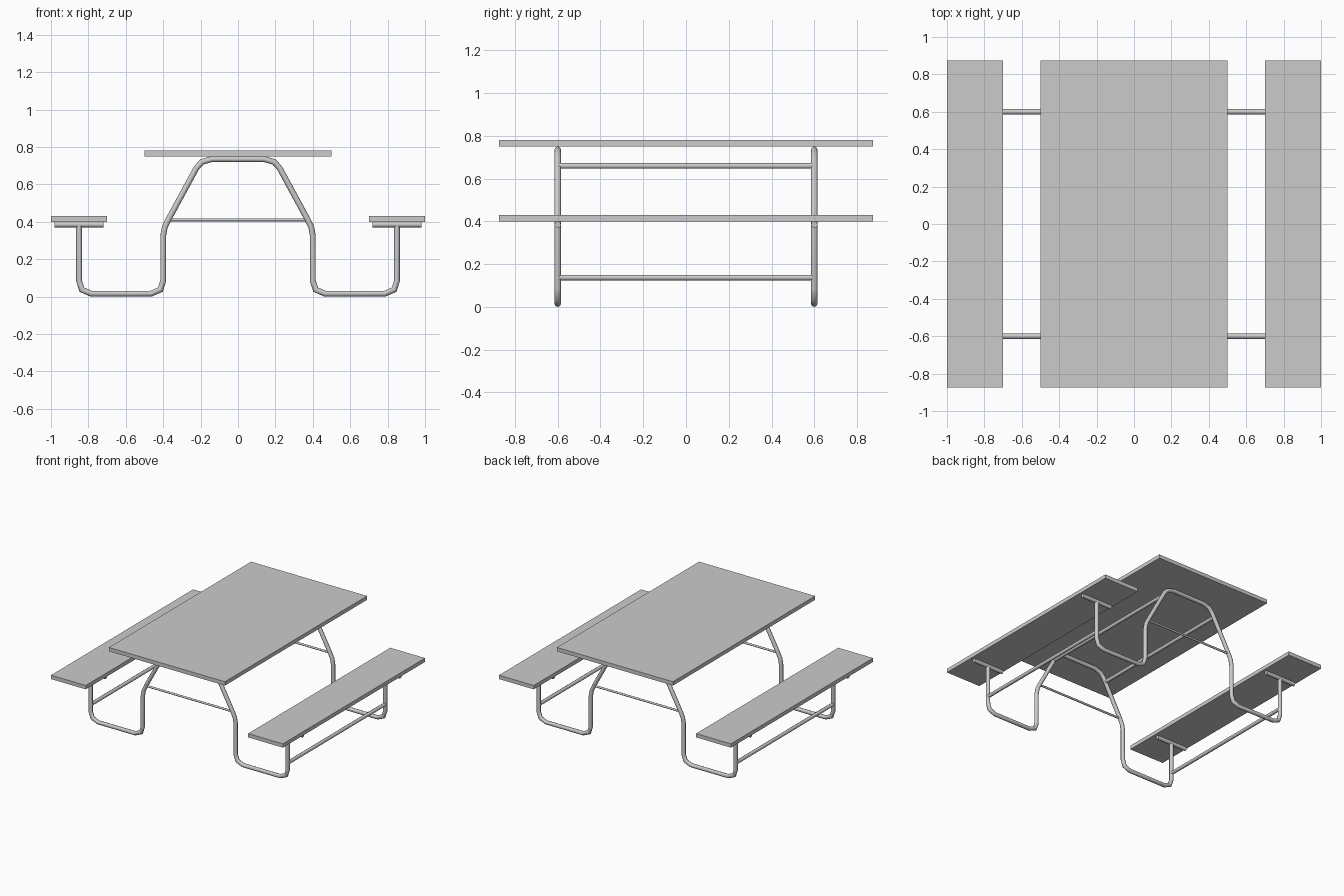
import bpy, bmesh, math
from mathutils import Vector

if "Cube" in bpy.data.objects:
    bpy.data.objects.remove(bpy.data.objects["Cube"])

SIDES = 8
R = 0.0155


def finish(name, bm):
    bmesh.ops.recalc_face_normals(bm, faces=bm.faces[:])
    me = bpy.data.meshes.new(name)
    bm.to_mesh(me)
    bm.free()
    ob = bpy.data.objects.new(name, me)
    bpy.context.collection.objects.link(ob)
    return ob


def board(name, x, z, width, length, thick):
    bm = bmesh.new()
    bmesh.ops.create_cube(bm, size=1)
    bmesh.ops.scale(bm, vec=(width, length, thick), verts=bm.verts)
    bmesh.ops.translate(bm, vec=(x, 0, z), verts=bm.verts)
    return finish(name, bm)


def tube(name, pts, r=R, normal=(0, 1, 0)):
    """Sweep a round section along a planar path with mitred bends."""
    pts, n = [Vector(p) for p in pts], Vector(normal)
    bm, rings = bmesh.new(), []
    for i, p in enumerate(pts):
        a = (p - pts[i - 1]).normalized() if i else None
        b = (pts[i + 1] - p).normalized() if i < len(pts) - 1 else None
        a, b = a or b, b or a
        t = (a + b).normalized()
        side = t.cross(n) / max(t.dot(a), 0.5)
        angles = [2 * math.pi * k / SIDES for k in range(SIDES)]
        rings.append([bm.verts.new(p + r * (math.cos(q) * side + math.sin(q) * n)) for q in angles])
    for lo, hi in zip(rings, rings[1:]):
        for k in range(SIDES):
            j = (k + 1) % SIDES
            bm.faces.new((lo[k], lo[j], hi[j], hi[k]))
    bm.faces.new(rings[0])
    bm.faces.new(rings[-1])
    ob = finish(name, bm)
    bpy.context.view_layer.objects.active = ob
    ob.select_set(True)
    bpy.ops.object.shade_smooth_by_angle(angle=math.radians(50))
    ob.select_set(False)
    return ob


# Table top and two benches
board("table_top", 0, 0.765, 1.0, 1.75, 0.03)
for s, side in ((-1, "left"), (1, "right")):
    board(f"{side}_seat", s * 0.85, 0.415, 0.3, 1.75, 0.03)

# Half of the bent frame, from seat post to the top rail (x, z)
half = [(0.85, 0.385), (0.85, 0.085), (0.835, 0.037), (0.785, R),
        (0.465, R), (0.415, 0.037), (0.40, 0.085), (0.40, 0.325),
        (0.392, 0.37), (0.372, 0.412), (0.222, 0.688), (0.193, 0.72), (0.14, 0.735)]
outline = half + [(-x, z) for x, z in reversed(half)]

for y, end in ((-0.6, "front"), (0.6, "back")):
    tube(f"{end}_frame", [(x, y, z) for x, z in outline])
    # Thin cross brace
    tube(f"{end}_cross_brace", [(-0.375, y, 0.41), (0.375, y, 0.41)], 0.008)
    # Seat support rails
    for s, side in ((-1, "left"), (1, "right")):
        tube(f"{end}_{side}_seat_rail", [(s * 0.72, y, 0.385), (s * 0.98, y, 0.385)])

# Long rails joining the two frames
for s, side in ((-1, "left"), (1, "right")):
    for x, z, level in ((0.85, 0.137, "lower"), (0.238, 0.66, "upper")):
        tube(f"{side}_{level}_long_rail", [(s * x, -0.6, z), (s * x, 0.6, z)], 0.0135, (1, 0, 0))
